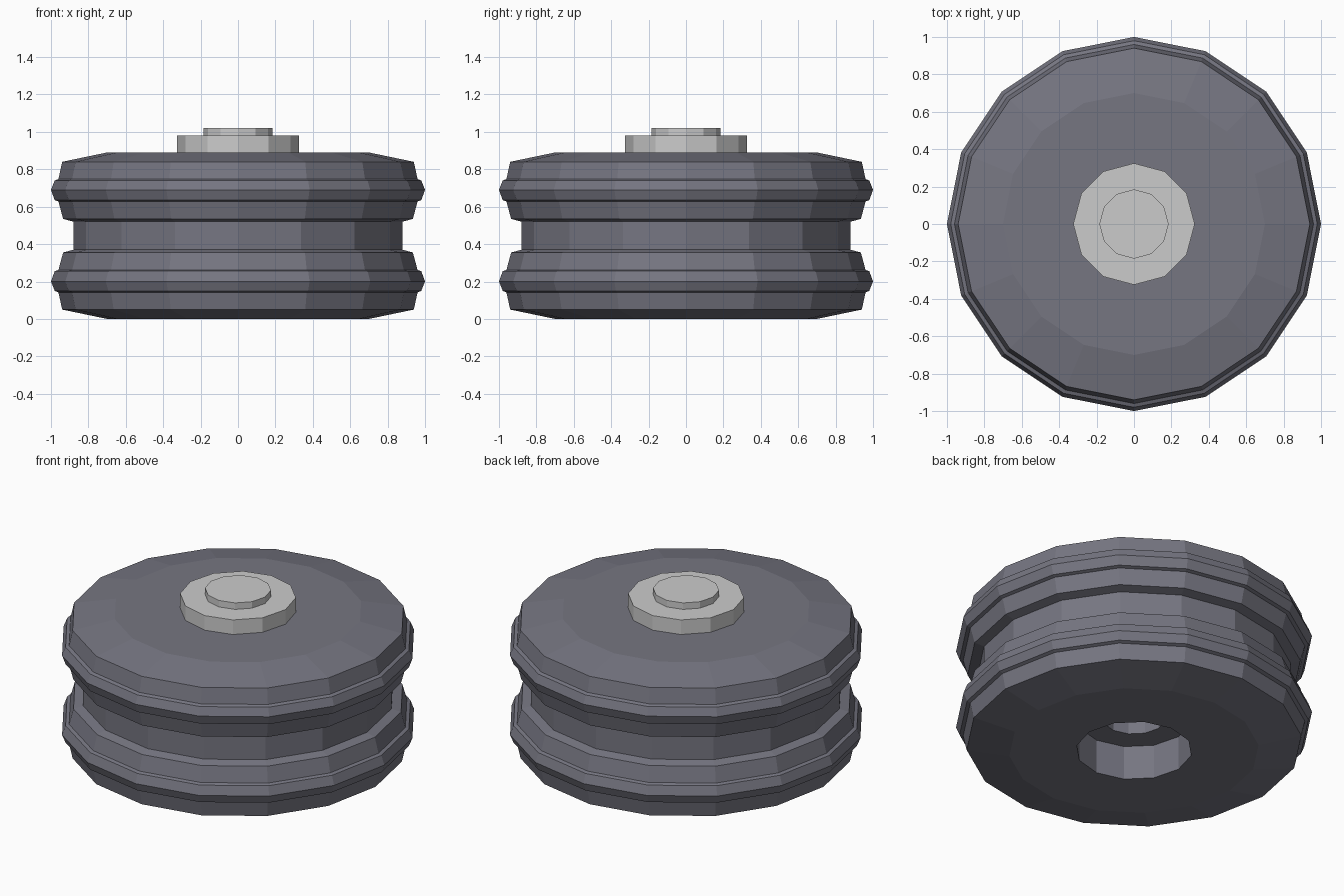
import bpy, bmesh
from math import cos, sin, tau

if "Cube" in bpy.data.objects:
    bpy.data.objects.remove(bpy.data.objects["Cube"])

rubber = bpy.data.materials.new("dark_rubber")
rubber.diffuse_color = (0.18, 0.18, 0.22, 1)
rubber.use_nodes = True
rubber.node_tree.nodes["Principled BSDF"].inputs["Base Color"].default_value = rubber.diffuse_color


def fill_between(bm, a, b):
    # stitch two planar loops of different side counts into a ring face
    edges = {bm.edges.get((l[i], l[i - 1])) for l in (a, b) for i in range(len(l))}
    bmesh.ops.triangle_fill(bm, edges=list(edges), use_beauty=True, use_dissolve=False)


def ring(bm, r, z, sides):
    return [bm.verts.new((r * cos(tau * i / sides), r * sin(tau * i / sides), z))
            for i in range(sides)]


def lathe(bm, profile, sides):
    rings = [ring(bm, r, z, sides) for r, z in profile]
    for a, b in zip(rings, rings[1:]):
        for i in range(sides):
            j = (i + 1) % sides
            bm.faces.new((a[i], a[j], b[j], b[i]))
    return rings


def finish(bm, name, mat=None):
    bmesh.ops.recalc_face_normals(bm, faces=bm.faces)
    me = bpy.data.meshes.new(name)
    bm.to_mesh(me)
    bm.free()
    ob = bpy.data.objects.new(name, me)
    bpy.context.collection.objects.link(ob)
    if mat:
        me.materials.append(mat)


# double tyre: lower half profile mirrored about the groove
MID = 0.445
half = [(0.70, 0), (0.94, 0.05), (0.96, 0.142), (0.98, 0.15), (1.0, 0.20),
        (0.98, 0.255), (0.96, 0.262), (0.935, 0.355), (0.88, 0.37)]
profile = half + [(r, 2 * MID - z) for r, z in reversed(half)]
bm = bmesh.new()
tyre = lathe(bm, profile, 16)
bm.faces.new(tyre[-1])
# stepped axle socket in the underside
socket = lathe(bm, [(0.325, 0), (0.325, 0.21), (0.18, 0.21), (0.18, 0.34)], 12)
bm.faces.new(socket[-1])
fill_between(bm, tyre[0], socket[0])
finish(bm, "tyre", rubber)

# stepped hub cap on top
bm = bmesh.new()
hub = lathe(bm, [(0.325, 0.89), (0.325, 0.98), (0.185, 0.98), (0.185, 1.02)], 12)
bm.faces.new(hub[0])
bm.faces.new(hub[-1])
finish(bm, "hub_cap")
